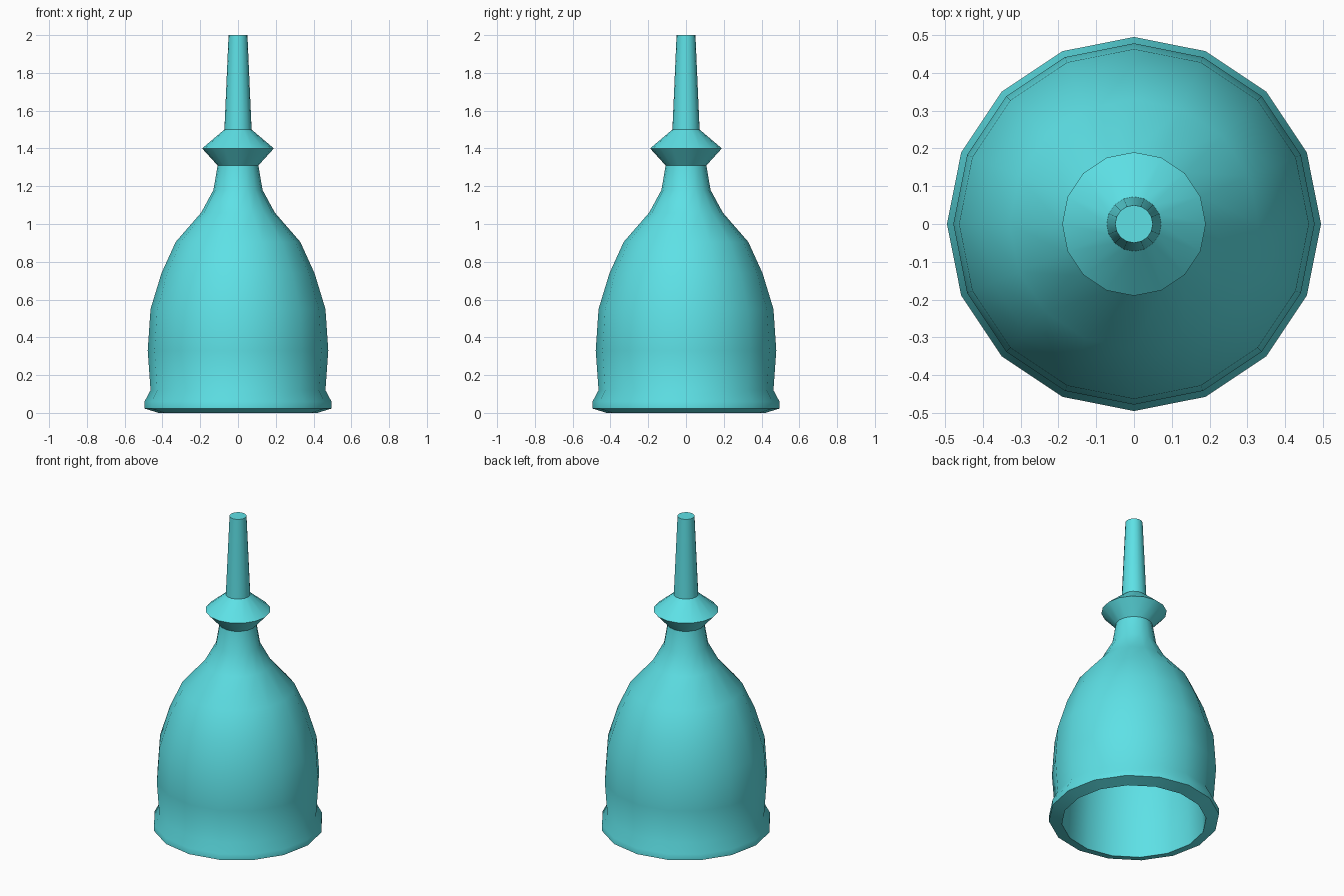
import bpy, bmesh, math

if "Cube" in bpy.data.objects:
    bpy.data.objects.remove(bpy.data.objects["Cube"])

SIDES = 16

mat = bpy.data.materials.new("turquoise")
mat.diffuse_color = (0.11, 0.75, 0.79, 1)
mat.use_nodes = True
mat.node_tree.nodes["Principled BSDF"].inputs["Base Color"].default_value = mat.diffuse_color


def lathe(name, profile):
    """Spin a closed (radius, height) outline about z; zero radii become poles."""
    bm = bmesh.new()
    verts = [bm.verts.new((r, 0, z)) for r, z in profile]
    edges = [bm.edges.new(pair) for pair in zip(verts, verts[1:])]
    bmesh.ops.spin(bm, geom=verts + edges, cent=(0, 0, 0), axis=(0, 0, 1),
                   angle=2 * math.pi, steps=SIDES, use_duplicate=False)
    bmesh.ops.remove_doubles(bm, verts=bm.verts, dist=0.0005)
    bmesh.ops.recalc_face_normals(bm, faces=bm.faces)
    mesh = bpy.data.meshes.new(name)
    bm.to_mesh(mesh)
    bm.free()
    mesh.materials.append(mat)
    obj = bpy.data.objects.new(name, mesh)
    bpy.context.collection.objects.link(obj)
    bpy.ops.object.select_all(action='DESELECT')
    obj.select_set(True)
    bpy.context.view_layer.objects.active = obj
    bpy.ops.object.shade_smooth_by_angle(angle=math.radians(40))
    return obj


# Hollow bell: inner wall from its crown down to the lip, then the outer wall up
lathe("bell_body", [
    (0, 1.05), (0.12, 1.01), (0.22, 0.91), (0.30, 0.78), (0.36, 0.60),
    (0.395, 0.40), (0.41, 0.20),
    (0.42, 0), (0.495, 0.023), (0.495, 0.06), (0.463, 0.12),
    (0.478, 0.33), (0.463, 0.55), (0.405, 0.74), (0.33, 0.905),
    (0.195, 1.06), (0.13, 1.18), (0.108, 1.31), (0, 1.31)])

# Flared collar on the neck
lathe("collar", [(0, 1.31), (0.108, 1.31), (0.19, 1.40), (0.072, 1.50), (0, 1.50)])

# Tapered handle
lathe("handle", [(0, 1.50), (0.072, 1.50), (0.05, 2.0), (0, 2.0)])
